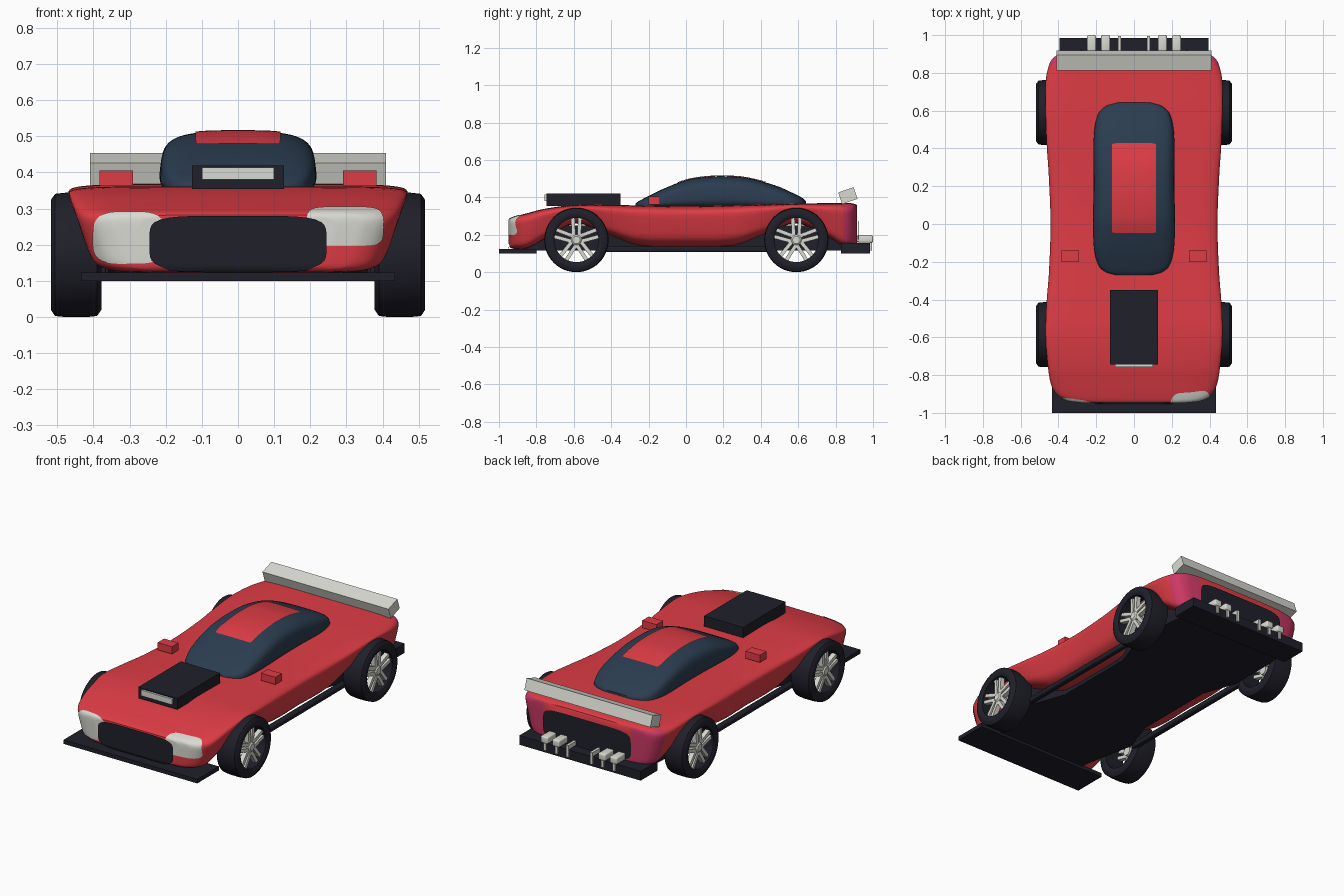
import bpy, bmesh, math
from mathutils import Vector, Matrix
from mathutils.bvhtree import BVHTree

cube = bpy.data.objects.get("Cube")
if cube:
    bpy.data.objects.remove(cube)


def material(name, r, g, b):
    m = bpy.data.materials.new(name)
    m.use_nodes = True
    m.diffuse_color = (r, g, b, 1)
    node = next(n for n in m.node_tree.nodes if n.type == 'BSDF_PRINCIPLED')
    node.inputs["Base Color"].default_value = (r, g, b, 1)
    return m


RED = material("red paint", .74, .045, .06)
DARK = material("dark rubber", .014, .014, .023)
SILVER = material("pale silver", .7, .7, .65)
GLASS = material("blue glass", .024, .046, .08)
MAGENTA = material("magenta lamp", .6, .04, .13)


def finish(name, bm, mat, smooth=True, recalc=True):
    """Turn a bmesh into an object, smooth with sharp creases kept."""
    if recalc:
        bmesh.ops.recalc_face_normals(bm, faces=bm.faces[:])
    for f in bm.faces:
        f.smooth = smooth
    for e in bm.edges:
        e.smooth = e.calc_face_angle(0) < math.radians(38)
    mesh = bpy.data.meshes.new(name)
    bm.to_mesh(mesh)
    bm.free()
    mesh.materials.append(mat)
    ob = bpy.data.objects.new(name, mesh)
    bpy.context.collection.objects.link(ob)
    return ob


def loft(name, mat, rings, loop=False):
    """Skin a list of equal rings; capped, or joined end to start."""
    bm = bmesh.new()
    rows = [[bm.verts.new(p) for p in ring] for ring in rings]
    n = len(rows[0])
    pairs = list(zip(rows, rows[1:])) + ([(rows[-1], rows[0])] if loop else [])
    for a, b in pairs:
        for i in range(n):
            j = (i + 1) % n
            bm.faces.new((a[i], a[j], b[j], b[i]))
    if not loop:
        bm.faces.new(rows[0])
        bm.faces.new(rows[-1])
    return finish(name, bm, mat)


def boxes(name, mat, matrices, bevel=0):
    bm = bmesh.new()
    for m in matrices:
        bmesh.ops.create_cube(bm, size=1, matrix=m)
    if bevel:
        bmesh.ops.bevel(bm, geom=bm.edges[:], offset=bevel, segments=3,
                        affect='EDGES', profile=.5)
    return finish(name, bm, mat, bool(bevel))


def span(x0, x1, y0, y1, z0, z1, tilt=0):
    """Matrix that places a unit cube between the given limits."""
    centre = Vector((x0 + x1, y0 + y1, z0 + z1)) / 2
    return (Matrix.Translation(centre) @ Matrix.Rotation(tilt, 4, 'X')
            @ Matrix.Diagonal((x1 - x0, y1 - y0, z1 - z0, 1)))


def curve(keys, y):
    """Smooth value list at y through (y, values...) keys."""
    i = max(k for k in range(len(keys) - 1) if keys[k][0] <= y + 1e-6)
    a, b = keys[i], keys[i + 1]
    p, q = keys[max(i - 1, 0)], keys[min(i + 2, len(keys) - 1)]
    h = b[0] - a[0]
    t = (y - a[0]) / h
    out = []
    for c in range(1, len(a)):
        ma = (b[c] - p[c]) / (b[0] - p[0]) * h
        mb = (q[c] - a[c]) / (q[0] - a[0]) * h
        out.append((2*t**3 - 3*t**2 + 1) * a[c] + (t**3 - 2*t**2 + t) * ma
                   + (3*t**2 - 2*t**3) * b[c] + (t**3 - t**2) * mb)
    return out


def power(v, p):
    return math.copysign(abs(v) ** p, v)


def section(y, w, bottom, top, upper, lower, taper, n=56):
    """Rounded box cross-section; taper narrows it towards the bottom."""
    ring = []
    for i in range(n):
        a = 2 * math.pi * (i + .5) / n
        p = upper if math.sin(a) > 0 else lower
        s = power(math.sin(a), p)
        x = w * power(math.cos(a), p) * (1 - taper * (1 - s) / 2)
        ring.append((x, y, (top + bottom) / 2 + s * (top - bottom) / 2))
    return ring


def stations(keys, steps):
    ys = []
    for a, b in zip(keys, keys[1:]):
        ys += [a[0] + (b[0] - a[0]) * k / steps for k in range(steps)]
    return ys + [keys[-1][0]]


# Body shell: y, half width, bottom, top; squarer underneath at the ends
body_keys = [(-.945, .28, .136, .283), (-.935, .36, .128, .29),
             (-.905, .42, .124, .3), (-.85, .453, .127, .315),
             (-.75, .471, .18, .34), (-.59, .483, .26, .36),
             (-.42, .478, .2, .36), (-.26, .465, .142, .357), (0, .456, .13, .353),
             (.26, .466, .142, .358), (.42, .477, .2, .362), (.59, .483, .26, .367),
             (.75, .483, .19, .369), (.84, .465, .135, .37),
             (.88, .44, .13, .369), (.905, .39, .135, .364), (.915, .3, .14, .358)]
body = loft("body_shell", RED,
            [section(y, *curve(body_keys, y), .3, .44 - .2 * abs(y), .13)
             for y in stations(body_keys, 4)])
# Tail lamps wrap around the rear corners
body.data.materials.append(MAGENTA)
for f in body.data.polygons:
    x, y, z = f.center
    if y > .84 and abs(x) > .28 and .15 < z < .355:
        f.material_index = 1

# Glass canopy: y, half width, bottom, top
canopy_keys = [(-.27, .09, .35, .366), (-.255, .14, .345, .378), (-.22, .177, .34, .397),
               (-.13, .2, .335, .442), (0, .205, .33, .492), (.1, .204, .33, .509),
               (.2, .203, .33, .513), (.32, .202, .33, .505), (.48, .2, .33, .463),
               (.58, .18, .335, .419), (.625, .14, .34, .395), (.642, .085, .35, .38)]
canopy = loft("canopy", GLASS, [section(y, *curve(canopy_keys, y), .56, .6, -.1)
                                for y in stations(canopy_keys, 4)])


def patch(name, mat, target, centre, axes, direction, square, lift, reach=-.3):
    """Thin painted plate cast onto a surface, up to a depth along direction."""
    mesh = target.data
    tree = BVHTree.FromPolygons([v.co for v in mesh.vertices],
                                [f.vertices[:] for f in mesh.polygons])
    d = Vector(direction)
    u, v = Vector(axes[0]), Vector(axes[1])
    bm = bmesh.new()
    rows = []
    count, layers = 64, 14
    for k in range(layers + 1):
        row = []
        for i in range(count):
            a = 2 * math.pi * i / count
            c, s = math.cos(a), math.sin(a)
            r = k / layers / (abs(c) ** square + abs(s) ** square) ** (1 / square)
            q = Vector(centre) + r * (u * c + v * s)
            hit, normal = tree.ray_cast(q - d * 2, d)[:2]
            ok = hit and hit.dot(d) < reach
            row.append(bm.verts.new(hit + normal * lift) if ok else None)
        rows.append(row)
    for a, b in zip(rows, rows[1:]):
        for i in range(count):
            j = (i + 1) % count
            quad = (a[i], a[j], b[j], b[i])
            if None not in quad:
                f = bm.faces.new(quad)
                f.normal_update()
                if f.normal.dot(d) > 0:
                    f.normal_flip()
    bmesh.ops.remove_doubles(bm, verts=bm.verts[:], dist=.00001)
    return finish(name, bm, mat, recalc=False)


# Painted plates on the nose, tail and roof
patch("front_grille", DARK, body, (0, 0, .205), ((.245, 0, 0), (0, 0, .075)),
      (0, 1, 0), 5, .008)
patch("rear_panel", DARK, body, (0, 0, .24), ((.285, 0, 0), (0, 0, .085)),
      (0, -1, 0), 6, .006)
patch("roof_panel", RED, canopy, (0, .19, 0), ((.117, 0, 0), (0, .237, 0)),
      (0, 0, -1), 40, .004)
# The left lamp sits higher and wraps over the nose edge
patch("left_headlight", SILVER, body, (.295, 0, .25),
      ((.105, 0, 0), (0, 0, .053)), (0, 1, 0), 5, .003, -.87)
patch("right_headlight", SILVER, body, (-.3, 0, .219),
      ((.1, 0, 0), (0, 0, .071)), (0, 1, 0), 3.5, .003, -.875)

# Dark underbody, pinched between the wheels
floor_keys = [(-.9, .29), (-.75, .3), (-.45, .36), (-.25, .29), (.25, .29),
              (.45, .36), (.75, .36), (.88, .34)]
floor = [(w, y) for y, w in floor_keys] + [(-w, y) for y, w in reversed(floor_keys)]
loft("underbody", DARK, [[(x, y, z) for x, y in floor] for z in (.115, .25)])

# Splitter, rear shelf, hood scoop, wing
boxes("front_splitter", DARK, [span(-.435, .435, -1, -.8, .1, .124)])
boxes("rear_shelf", DARK, [span(-.395, .395, .83, .985, .1, .155)])
boxes("hood_scoop", DARK, [span(-.127, .127, -.745, -.35, .355, .42)])
boxes("scoop_intake", SILVER, [span(-.1, .1, -.757, -.74, .38, .414)])
boxes("rear_wing", SILVER, [span(-.41, .41, .822, .909, .376, .442, .33)])

for side, s in (("left", 1), ("right", -1)):
    boxes(side + "_mirror", RED, [span(*sorted((s * .29, s * .383)),
                                       -.2, -.14, .362, .405)])
    boxes(side + "_skirt", DARK, [span(*sorted((s * .365, s * .4)),
                                       -.46, .46, .108, .138)], .008)
    # Exhaust tips with thin hangers
    boxes(side + "_exhausts", SILVER,
          [span(s * x - .024, s * x + .024, .915, 1, .158, .198) for x in (.225, .15)],
          .008)
    boxes(side + "_exhaust_hangers", SILVER,
          [span(s * .078 - .008, s * .078 + .008, .915, .994, .16, .185)]
          + [span(s * x - .008, s * x + .008, .984, .994, .115, .185)
             for x in (.078, .15, .225)])

    # Wheels: tyre ring, hub and paired spokes
    for end, cy in (("front", -.586), ("rear", .59)):
        centre = Vector((s * .448, cy, .172))

        def ring(x, r, n=48):
            return [centre + Vector((x, r * math.cos(2 * math.pi * i / n),
                                     r * math.sin(2 * math.pi * i / n)))
                    for i in range(n)]

        label = side + "_" + end
        profile = [(-.062, .118), (-.07, .13), (-.07, .152), (-.058, .169),
                   (-.03, .172), (.03, .172), (.058, .169), (.07, .152),
                   (.07, .13), (.062, .118)]
        loft(label + "_tyre", DARK, [ring(x, r) for x, r in profile], True)
        loft(label + "_hub", SILVER, [ring(s * x, r, 20) for x, r in
                                      ((-.01, .026), (.048, .03), (.056, .02))])
        spokes = []
        for k in range(5):
            for off in (-.013, .013):
                spokes.append(Matrix.Translation(centre)
                              @ Matrix.Rotation(2 * math.pi * k / 5, 4, 'X')
                              @ Matrix.Rotation(-off * 4, 4, 'X')
                              @ span(s * .036 - .014, s * .036 + .014,
                                     off - .01, off + .01, .015, .122))
        boxes(label + "_spokes", SILVER, spokes)
